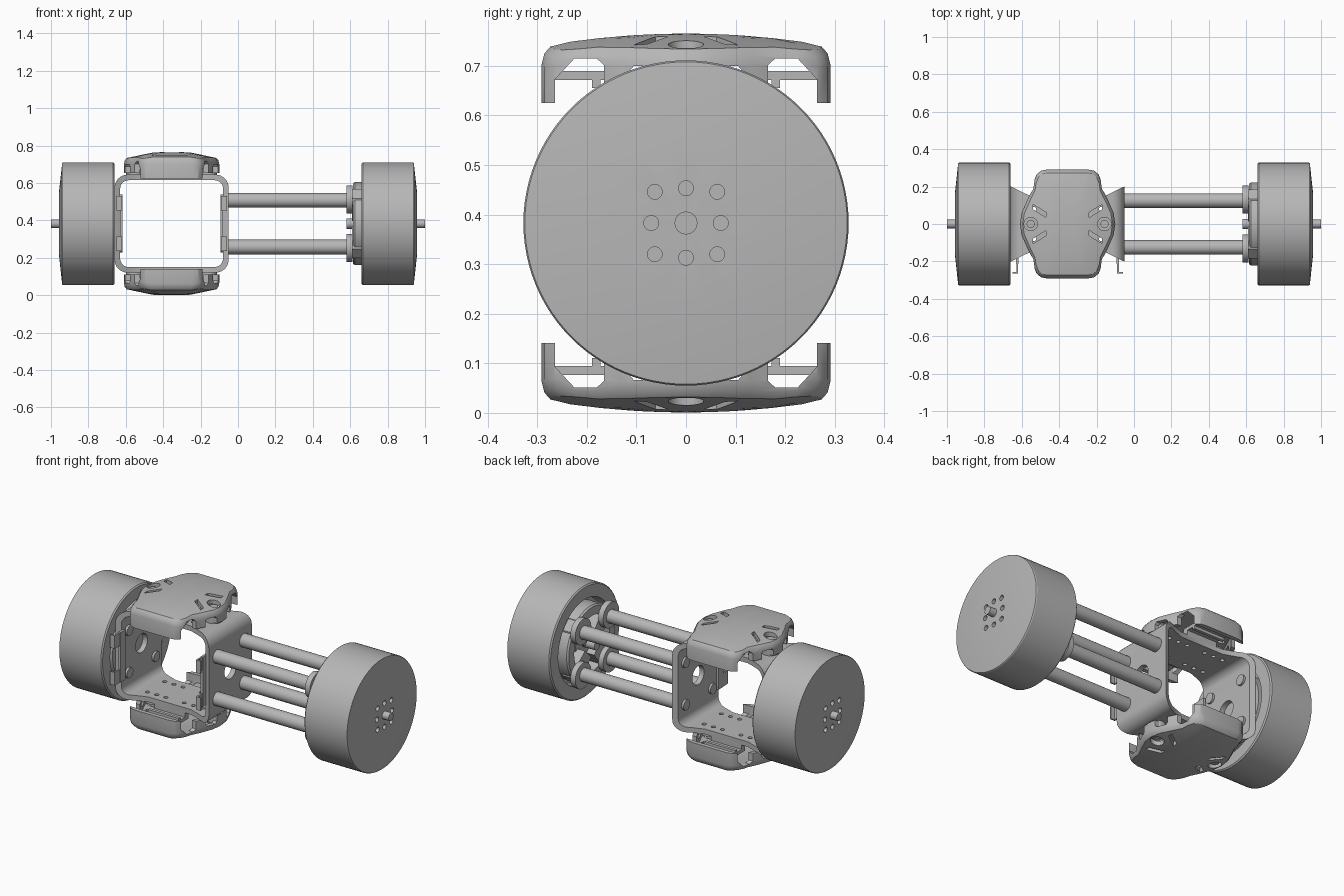
import bpy, bmesh
from math import cos, sin, pi
from mathutils import Vector

if "Cube" in bpy.data.objects:
    bpy.data.objects.remove(bpy.data.objects["Cube"])

grey = bpy.data.materials.new("plain_grey")
grey.use_nodes = True
grey.diffuse_color = (0.47, 0.47, 0.47, 1)
grey.node_tree.nodes["Principled BSDF"].inputs["Base Color"].default_value = (0.47, 0.47, 0.47, 1)

MID = 0.383                    # axle height
FRAME = (-0.355, 0, MID)       # centre of the frame
AXLE = (0, 0, MID)
SIGNS = [(a, b) for a in (-1, 1) for b in (-1, 1)]


def prism(bm, pts, axis, lo, hi):
    """Extrude a 2D outline along an axis."""
    def at(a, b, t):
        return {"x": (t, a, b), "y": (a, t, b), "z": (a, b, t)}[axis]
    low = [bm.verts.new(at(a, b, lo)) for a, b in pts]
    top = [bm.verts.new(at(a, b, hi)) for a, b in pts]
    faces = [bm.faces.new(low), bm.faces.new(top)]
    for i in range(len(pts)):
        j = (i + 1) % len(pts)
        faces.append(bm.faces.new((low[i], low[j], top[j], top[i])))
    bmesh.ops.recalc_face_normals(bm, faces=faces)


def disc(a, b, r, n=32):
    return [(a + r * cos(2 * pi * i / n), b + r * sin(2 * pi * i / n)) for i in range(n)]


def rect(a0, b0, a1, b1):
    return [(a0, b0), (a1, b0), (a1, b1), (a0, b1)]


def rounded(w, h, r, n=8):
    pts = []
    for k, (sx, sy) in enumerate([(1, 1), (-1, 1), (-1, -1), (1, -1)]):
        for i in range(n + 1):
            t = (k + i / n) * pi / 2
            pts.append((sx * (w - r) + r * cos(t), sy * (h - r) + r * sin(t)))
    return pts


def lathe(bm, profile, n=96):
    """Turn (x, radius) points around the x axis; closes the loop."""
    rings = []
    for x, r in profile:
        if r == 0:
            rings.append([bm.verts.new((x, 0, 0))] * n)
        else:
            rings.append([bm.verts.new((x, *p)) for p in disc(0, 0, r, n)])
    for a, b in zip(rings, rings[1:] + rings[:1]):
        for i in range(n):
            j = (i + 1) % n
            quad = list(dict.fromkeys((a[i], a[j], b[j], b[i])))
            if len(quad) > 2:
                bm.faces.new(quad)
    bmesh.ops.recalc_face_normals(bm, faces=bm.faces)


def finish(name, bm, origin, cutters=(), mirror="", shell=0):
    """Make the object, cut it, mirror it and shade it."""
    me = bpy.data.meshes.new(name)
    bm.to_mesh(me)
    bm.free()
    me.materials.append(grey)
    ob = bpy.data.objects.new(name, me)
    ob.location = origin
    bpy.context.collection.objects.link(ob)
    bpy.context.view_layer.objects.active = ob
    bpy.ops.object.select_all(action="DESELECT")
    ob.select_set(True)
    if shell:
        m = ob.modifiers.new("shell", "SOLIDIFY")
        m.thickness, m.offset = shell, -1
    helpers = []
    for cutter in cutters:
        cm = bpy.data.meshes.new("cutter")
        cutter.to_mesh(cm)
        cutter.free()
        co = bpy.data.objects.new("cutter", cm)
        co.location = origin
        co.hide_render = True
        bpy.context.collection.objects.link(co)
        helpers.append(co)
        m = ob.modifiers.new("cut", "BOOLEAN")
        m.operation, m.solver, m.object, m.use_self = "DIFFERENCE", "EXACT", co, True
    if mirror:
        m = ob.modifiers.new("mirror", "MIRROR")
        m.use_axis = [c in mirror for c in "xyz"]
        m.use_mirror_merge = False
    bpy.context.view_layer.update()
    for m in list(ob.modifiers):
        bpy.ops.object.modifier_apply(modifier=m.name)
    for co in helpers:
        bpy.data.objects.remove(co)
    bpy.ops.object.shade_smooth_by_angle(angle=0.5)
    return ob


# wheels: shallow domed outside, recessed inside, ring of small holes
bm, holes = bmesh.new(), bmesh.new()
lathe(bm, [(0.957, 0), (0.957, 0.17), (0.94, 0.325), (0.935, 0.328), (0.667, 0.328),
           (0.66, 0.321), (0.66, 0.25), (0.71, 0.24), (0.71, 0)])
for a, b in [(u, v) for u in (-1, 0, 1) for v in (-1, 0, 1) if u or v]:
    k = 0.063 if a and b else 0.07
    prism(holes, disc(a * k, b * k, 0.015, 20), "x", 0.91, 1)
finish("wheels", bm, AXLE, [holes], "x")

# axle stubs
bm = bmesh.new()
prism(bm, disc(0, 0, 0.023), "x", 0.93, 1)
finish("axle_stubs", bm, AXLE, mirror="x")

# motor rings sitting in the wheel recesses
bm = bmesh.new()
lathe(bm, [(0.665, 0.222), (0.72, 0.222), (0.72, 0.165), (0.665, 0.165)], 64)
prism(bm, disc(0, 0, 0.09), "x", 0.66, 0.72)
finish("motor_rings", bm, AXLE, mirror="x")

# motor mount on the free wheel: flange, four arms with pads, shaft end
bm = bmesh.new()
lathe(bm, [(0.615, 0.215), (0.625, 0.222), (0.68, 0.222), (0.68, 0.165), (0.615, 0.165)], 64)
for sy, sz in SIGNS:
    d, s = Vector((sy, sz)).normalized(), Vector((-sz, sy)).normalized()
    prism(bm, [tuple(d * u + s * v) for u, v in
               [(0.06, -0.04), (0.2, -0.055), (0.225, -0.035), (0.225, 0.035), (0.2, 0.055), (0.06, 0.04)]],
          "x", 0.61, 0.68)
    prism(bm, disc(sy * 0.13, sz * 0.13, 0.075), "x", 0.58, 0.612)
prism(bm, disc(0, 0, 0.028), "x", 0.58, 0.7)
finish("motor_mount", bm, AXLE)

# four spacer rods
bm = bmesh.new()
for sy, sz in SIGNS:
    prism(bm, disc(sy * 0.125, sz * 0.125, 0.039), "x", -0.052, 0.59)
finish("spacer_rods", bm, AXLE)

# frame: rounded square tube, waisted top and bottom plates, drilled
bm, inner, waist, side, small = [bmesh.new() for _ in range(5)]
prism(bm, rounded(0.305, 0.262, 0.07), "y", -0.2, 0.2)
prism(inner, rounded(0.275, 0.232, 0.045), "y", -1, 1)
for s in (-1, 1):
    prism(waist, [(-0.302, s * 0.2), (-0.21, s * 0.155), (-0.14, s * 0.13), (0.14, s * 0.13),
                  (0.21, s * 0.155), (0.302, s * 0.2), (0.302, s * 0.3), (-0.302, s * 0.3)], "z", -1, 1)
    for x in (0.06, 0.12, 0.18):
        for y in (-0.08, 0.08):
            prism(small, disc(s * x, y, 0.012, 16), "z", -1, 1)
prism(side, disc(0, 0, 0.055), "x", -1, 1)
finish("frame", bm, FRAME, [inner, waist, side, small])

# screws inside the frame walls
bm = bmesh.new()
for sy, sz in SIGNS:
    lathe_r = disc(sy * 0.125, sz * 0.125, 0.03, 24)
    prism(bm, lathe_r, "x", 0.262, 0.28)
finish("wall_screws", bm, FRAME, mirror="x")

# thin clip tabs along the front edges of the side walls
bm = bmesh.new()
prism(bm, rect(0.262, -0.215, 0.276, -0.17), "z", -0.147, 0.147)
prism(bm, [(0.265, -0.21), (0.265, -0.265), (0.295, -0.265), (0.295, -0.257), (0.274, -0.257), (0.274, -0.21)],
      "z", 0.07, 0.147)
finish("clip_tabs", bm, FRAME, mirror="xz")

# caps: curved shells with skirt windows, slots and screw holes
quarter = [(0.255, 0.0), (0.246, 0.06), (0.215, 0.13), (0.185, 0.19), (0.18, 0.23), (0.166, 0.265),
           (0.142, 0.285), (0.11, 0.291)]
half = quarter + [(-x, y) for x, y in reversed(quarter)]
outline = half + [(-x, -y) for x, y in half[1:-1]]
outline = list(dict.fromkeys(outline))


def crown(x, y):
    return 0.382 - 0.2 * max(0, abs(x) - 0.09) - 0.3 * y * y


bm, skirt, windows, slots = [bmesh.new() for _ in range(4)]
rings = [[bm.verts.new((x, y, 0.242)) for x, y in outline]]
for k, drop in [(1, 0.032), (0.982, 0.012), (0.94, 0.001), (0.8, 0), (0.6, 0), (0.4, 0), (0.2, 0)]:
    rings.append([bm.verts.new((k * x, k * y, crown(k * x, k * y) - drop)) for x, y in outline])
for a, b in zip(rings, rings[1:]):
    for i in range(len(a)):
        j = (i + 1) % len(a)
        bm.faces.new((a[i], a[j], b[j], b[i]))
bm.faces.new(rings[-1])
prism(skirt, rect(-0.4, -0.264, 0.4, 0.264), "z", 0.2, 0.272)
for s in (-1, 1):
    prism(windows, [(s * y, z) for y, z in [(0.165, 0.2), (0.264, 0.2), (0.264, 0.29), (0.225, 0.332),
                                            (0.18, 0.332), (0.165, 0.318)]], "x", -0.4, 0.4)
    prism(windows, [(s * y, z) for y, z in [(0.045, 0.2), (0.115, 0.2), (0.115, 0.305), (0.105, 0.317),
                                            (0.055, 0.317), (0.045, 0.305)]], "x", -0.4, 0.4)
    prism(slots, disc(s * 0.197, 0, 0.036), "z", 0.3, 0.5)
for sx, sy in SIGNS:
    prism(slots, [(sx * x, sy * y) for x, y in [(0.185, 0.105), (0.115, 0.062), (0.115, 0.035), (0.185, 0.078)]],
          "z", 0.3, 0.5)
finish("caps", bm, FRAME, [skirt, windows, slots], "z", 0.025)

# cap posts with screw heads
bm = bmesh.new()
prism(bm, disc(0.197, 0, 0.046), "z", 0.255, 0.322)
prism(bm, disc(0.197, 0, 0.022, 24), "z", 0.32, 0.345)
finish("cap_posts", bm, FRAME, mirror="xz")

# bars across the inside of the caps
bm = bmesh.new()
prism(bm, rect(-0.1, 0.12, 0.1, 0.268), "z", 0.288, 0.307)
prism(bm, rect(-0.1, 0.172, 0.1, 0.19), "z", 0.272, 0.29)
prism(bm, rect(-0.1, 0.1, 0.1, 0.13), "z", 0.255, 0.307)
finish("cap_bars", bm, FRAME, mirror="yz")
